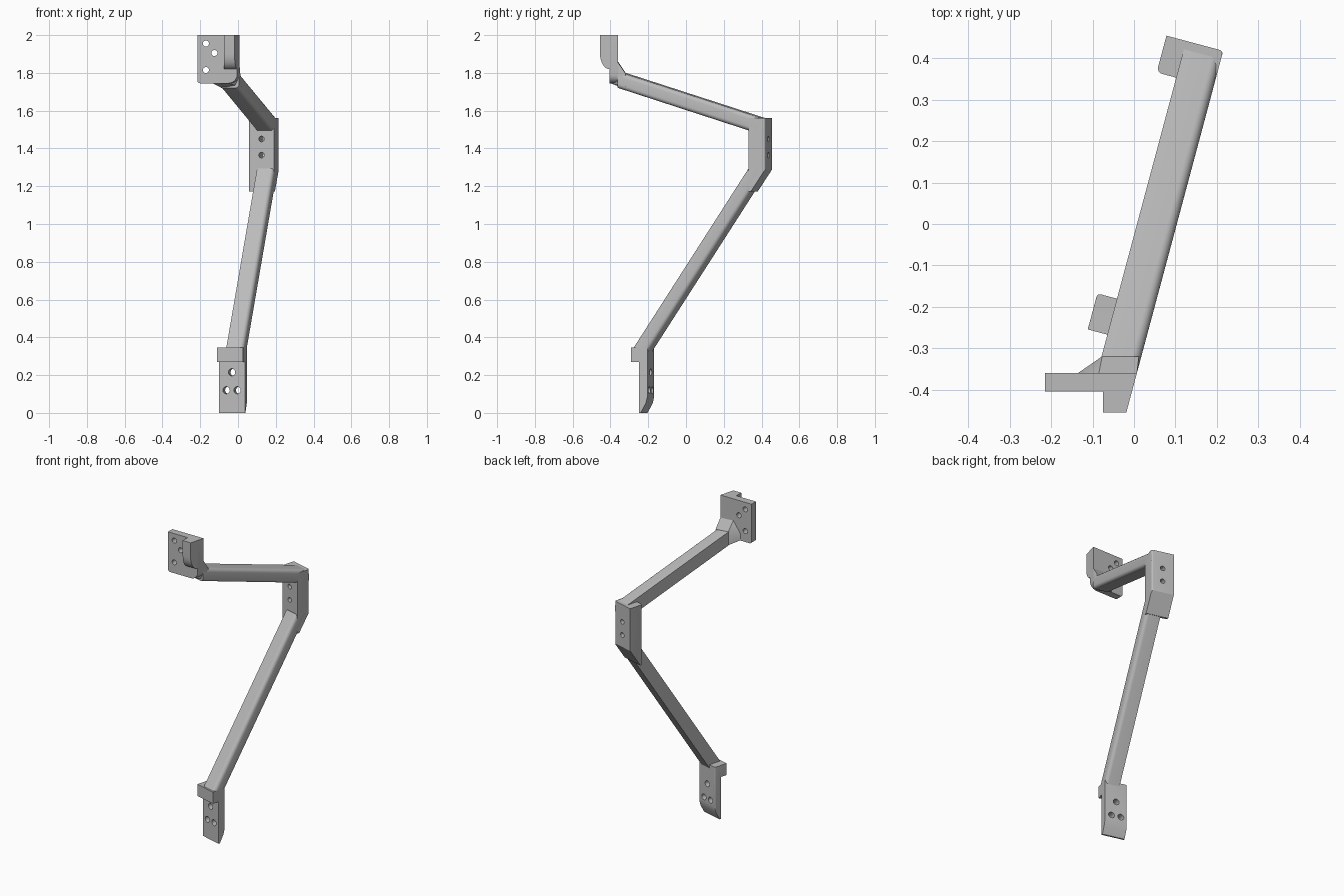
import bpy, bmesh, math
from mathutils import Vector, Matrix

cube = bpy.data.objects.get("Cube")
if cube:
    bpy.data.objects.remove(cube, do_unlink=True)

TURN = math.radians(-15)      # the strut leans sideways by this heading
LEFT, INNER, OUTER = -0.042, 0.007, 0.1   # flange side, bar side, outer side

grey = bpy.data.materials.new("light grey")
grey.use_nodes = True
colour = (0.5, 0.5, 0.5, 1)
grey.diffuse_color = colour
grey.node_tree.nodes["Principled BSDF"].inputs["Base Color"].default_value = colour


def finish(bm, name, turn=TURN):
    bmesh.ops.recalc_face_normals(bm, faces=bm.faces)
    mesh = bpy.data.meshes.new(name)
    bm.to_mesh(mesh)
    bm.free()
    obj = bpy.data.objects.new(name, mesh)
    bpy.context.collection.objects.link(obj)
    obj.rotation_euler.z = turn
    mesh.materials.append(grey)
    return obj


def prism(points, direction):
    """Extrude a closed outline along a direction."""
    bm = bmesh.new()
    face = bm.faces.new([bm.verts.new(p) for p in points])
    out = bmesh.ops.extrude_face_region(bm, geom=[face])
    moved = [g for g in out["geom"] if isinstance(g, bmesh.types.BMVert)]
    bmesh.ops.translate(bm, verts=moved, vec=direction)
    bmesh.ops.recalc_face_normals(bm, faces=bm.faces)
    return bm


def side_prism(profile, x0, x1):
    return prism([(x0, y, z) for y, z in profile], (x1 - x0, 0, 0))


def round_edges(bm, rule, radius):
    """Round every edge whose two ends both satisfy the rule."""
    edges = [e for e in bm.edges if rule(e.verts[0].co, e.verts[1].co)]
    bmesh.ops.bevel(bm, geom=edges, offset=radius, segments=6,
                    profile=0.5, affect='EDGES', clamp_overlap=True)


def drill(obj, holes, radius, y, turn=TURN):
    """Cut round holes running front to back."""
    bm = bmesh.new()
    for x, z in holes:
        bmesh.ops.create_cone(
            bm, cap_ends=True, segments=28, radius1=radius, radius2=radius, depth=0.3,
            matrix=Matrix.Translation((x, y, z)) @ Matrix.Rotation(math.pi / 2, 4, 'X'))
    cutter = finish(bm, "hole_cutter", turn)
    cutter.hide_render = True
    mod = obj.modifiers.new("holes", 'BOOLEAN')
    mod.operation = 'DIFFERENCE'
    mod.solver = 'EXACT'
    mod.object = cutter
    bpy.context.view_layer.objects.active = obj
    bpy.ops.object.modifier_apply(modifier=mod.name)
    bpy.data.objects.remove(cutter, do_unlink=True)


def bar(name, profile):
    """Bar with its two long outer edges rounded."""
    bm = side_prism(profile, INNER, OUTER)
    round_edges(bm, lambda a, b: min(a.x, b.x) > OUTER - 0.001
                and (a - b).length > 0.5, 0.022)
    return finish(bm, name)


def outer_x(y):
    """World x of the slanted outer side at a given y."""
    return (OUTER + math.sin(-TURN) * y) / math.cos(TURN)


parts = []

# Two straight bars
parts.append(bar("lower_bar", [(-0.272, 0.335), (-0.185, 0.323), (0.455, 1.286), (0.365, 1.295)]))
parts.append(bar("upper_bar", [(-0.35, 1.72), (0.455, 1.467), (0.455, 1.555), (-0.35, 1.807)]))

# Middle block with slanted underside
bm = side_prism([(0.368, 1.172), (0.382, 1.172), (0.46, 1.288), (0.46, 1.56), (0.368, 1.56)],
                LEFT, OUTER)
round_edges(bm, lambda a, b: max(a.x, b.x) < LEFT + 0.001
            and max(a.y, b.y) < 0.369, 0.02)
round_edges(bm, lambda a, b: min(a.x, b.x) > OUTER - 0.001
            and min(a.y, b.y) > 0.459, 0.01)
block = finish(bm, "middle_block")
drill(block, [(0.03, 1.45), (0.03, 1.365)], 0.015, 0.42)
parts.append(block)

# Foot plate with overhanging cap and tapered toe
bm = side_prism([(-0.232, 0), (-0.222, 0), (-0.194, 0.05), (-0.185, 0.085), (-0.185, 0.345),
                 (-0.275, 0.345), (-0.275, 0.27), (-0.232, 0.27)], LEFT, OUTER)
round_edges(bm, lambda a, b: max(a.x, b.x) < LEFT + 0.001
            and min(a.z, b.z) > 0.08 and min(a.y, b.y) > -0.186, 0.02)
round_edges(bm, lambda a, b: max(a.x, b.x) < LEFT + 0.025
            and min(a.z, b.z) > 0.344 and abs(a.y - b.y) > 0.05, 0.035)
foot = finish(bm, "foot_plate")
drill(foot, [(0.028, 0.215), (-0.002, 0.12), (0.058, 0.12)], 0.019, -0.21)
parts.append(foot)

# Upper mounting plate, square to the front
FRONT, BACK = -0.405, -0.36
outline = [(-0.215, FRONT), (outer_x(FRONT), FRONT), (outer_x(BACK), BACK), (-0.215, BACK)]
bm = prism([(x, y, 1.745) for x, y in outline], (0, 0, 0.255))
low = lambda a, b: max(a.z, b.z) < 1.746
round_edges(bm, lambda a, b: low(a, b) and min(a.x, b.x) > -0.02, 0.045)
round_edges(bm, lambda a, b: low(a, b) and max(a.x, b.x) < -0.2, 0.015)
round_edges(bm, lambda a, b: max(a.x, b.x) < -0.2 and min(a.y, b.y) > BACK - 0.001
            and abs(a.z - b.z) > 0.1, 0.015)
plate = finish(bm, "top_plate", 0)
drill(plate, [(-0.17, 1.955), (-0.125, 1.905), (-0.17, 1.815)], 0.016, -0.38, 0)
parts.append(plate)

# Lip in front of the plate, curved under, following the slanted outer side
curve = [(-0.405 - 0.05 * math.sin(t), 1.9 - 0.08 * math.cos(t))
         for t in (math.pi / 2 * i / 8 for i in range(9))]
profile = curve + [(-0.455, 2.0), (-0.4, 2.0), (-0.4, 1.82)]
bm = side_prism(profile, -0.075, 0)
for v in bm.verts:
    if v.co.x > -0.01:
        v.co.x = outer_x(v.co.y)
parts.append(finish(bm, "top_lip", 0))

# Flared gusset joining upper bar to the plate
bm = bmesh.new()
NECK = -0.32
for corner in [(-0.077, NECK, 1.715), (-0.077, NECK, 1.8),
               (outer_x(NECK), NECK, 1.725), (outer_x(NECK) - 0.006, NECK, 1.797),
               (-0.135, BACK, 1.746), (-0.135, BACK, 1.79), (-0.085, BACK, 1.86),
               (outer_x(BACK), BACK, 1.855), (-0.02, BACK, 1.74), (-0.05, -0.4, 1.745),
               (outer_x(BACK), BACK, 1.775)]:
    bm.verts.new(Vector(corner))
bmesh.ops.convex_hull(bm, input=bm.verts)
parts.append(finish(bm, "gusset", 0))

# Smooth the fillets and keep real edges sharp
bpy.ops.object.select_all(action='DESELECT')
for obj in parts:
    obj.select_set(True)
bpy.context.view_layer.objects.active = parts[0]
bpy.ops.object.shade_smooth_by_angle(angle=math.radians(30))
